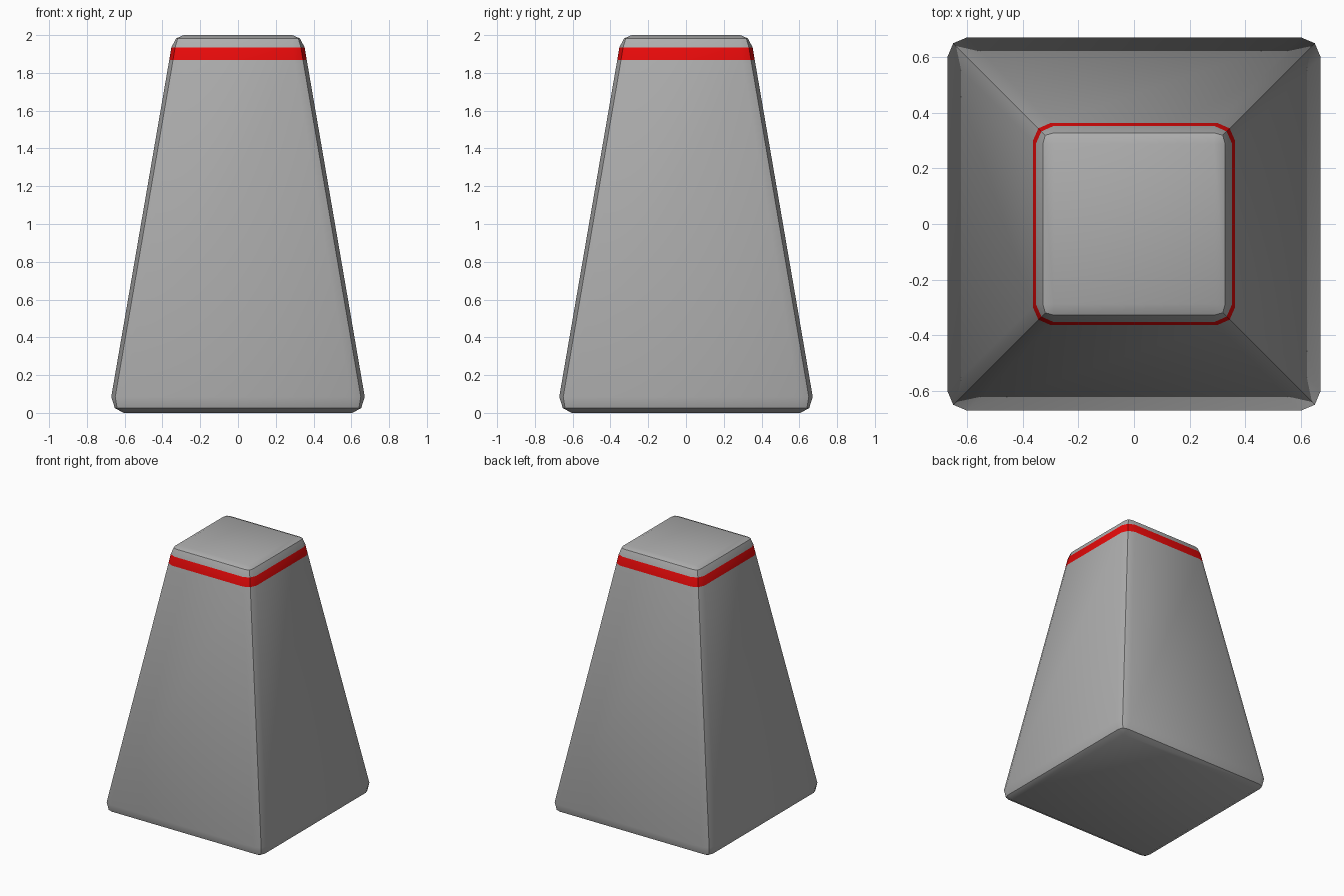
import bpy
import bmesh
import math

if "Cube" in bpy.data.objects:
    bpy.data.objects.remove(bpy.data.objects["Cube"], do_unlink=True)


def make_material(name, colour):
    mat = bpy.data.materials.new(name)
    mat.use_nodes = True
    mat.diffuse_color = colour
    mat.node_tree.nodes["Principled BSDF"].inputs["Base Color"].default_value = colour
    return mat


# Rounded-square sections: height, half width, end of flat side, corner point
STRIPE_LOW, STRIPE_HIGH = 1.868, 1.935
sections = [
    (0.0, 0.605, 0.605, 0.605),
    (0.025, 0.652, 0.605, 0.64),
    (0.085, 0.671, 0.60, 0.65),
    (STRIPE_LOW, 0.364, 0.298, 0.344),
    (STRIPE_HIGH, 0.353, 0.288, 0.333),
    (1.982, 0.328, 0.288, 0.319),
    (2.0, 0.288, 0.288, 0.288),
]


def add_ring(bm, z, half, flat, corner):
    verts = []
    for quarter in range(4):
        c, s = round(math.cos(quarter * math.pi / 2)), round(math.sin(quarter * math.pi / 2))
        for x, y in ((half, flat), (corner, corner), (flat, half)):
            verts.append(bm.verts.new((x * c - y * s, x * s + y * c, z)))
    return verts


# Tapered body with softened edges and a painted band near the top
bm = bmesh.new()
rings = [add_ring(bm, *section) for section in sections]
for low, high in zip(rings, rings[1:]):
    for i in range(len(low)):
        j = (i + 1) % len(low)
        face = bm.faces.new((low[i], low[j], high[j], high[i]))
        z = face.calc_center_median().z
        face.material_index = int(STRIPE_LOW < z < STRIPE_HIGH)
bm.faces.new(rings[0][::-1])
bm.faces.new(rings[-1])
bmesh.ops.remove_doubles(bm, verts=bm.verts, dist=0.0005)
bmesh.ops.recalc_face_normals(bm, faces=bm.faces)

mesh = bpy.data.meshes.new("tapered_body")
bm.to_mesh(mesh)
bm.free()
mesh.materials.append(make_material("grey", (0.42, 0.42, 0.42, 1)))
mesh.materials.append(make_material("red", (0.8, 0.003, 0.003, 1)))
body = bpy.data.objects.new("tapered_body", mesh)
bpy.context.collection.objects.link(body)

bpy.ops.object.select_all(action="DESELECT")
body.select_set(True)
bpy.context.view_layer.objects.active = body
bpy.ops.object.shade_smooth_by_angle(angle=math.radians(30))
